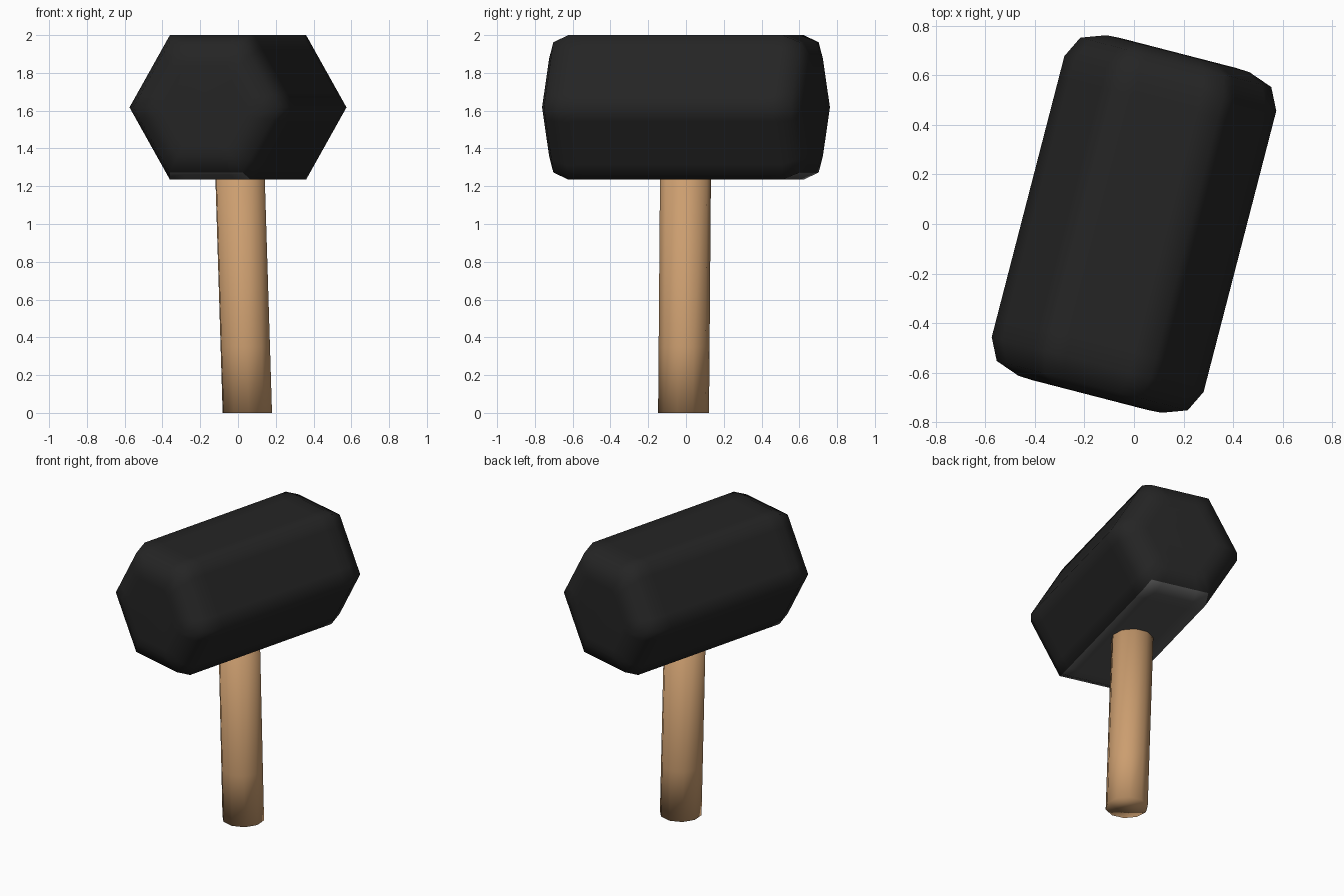
import bpy, bmesh
from math import cos, sin, radians, tau
from mathutils import Vector

if "Cube" in bpy.data.objects:
    bpy.data.objects.remove(bpy.data.objects["Cube"])

TURN = radians(14.5)
SIDE = Vector((cos(TURN), -sin(TURN), 0))   # across the head
AXIS = Vector((sin(TURN), cos(TURN), 0))    # along the head
UP = Vector((0, 0, 1))


def material(name, color):
    m = bpy.data.materials.new(name)
    m.diffuse_color = (*color, 1)
    m.use_nodes = True
    m.node_tree.nodes["Principled BSDF"].inputs["Base Color"].default_value = m.diffuse_color
    return m


def loft(name, rings, mats, mat_index=lambda ring, k: 0):
    """Skin a list of equal-length point rings and cap both ends."""
    bm = bmesh.new()
    loops = [[bm.verts.new(p) for p in ring] for ring in rings]
    n = len(loops[0])
    for r in range(len(loops) - 1):
        for k in range(n):
            j = (k + 1) % n
            f = bm.faces.new((loops[r][k], loops[r][j],
                              loops[r + 1][j], loops[r + 1][k]))
            f.material_index = mat_index(r, k)
    bm.faces.new(loops[0])
    bm.faces.new(loops[-1])
    bmesh.ops.recalc_face_normals(bm, faces=bm.faces)
    for f in bm.faces:
        f.smooth = True
    mesh = bpy.data.meshes.new(name)
    bm.to_mesh(mesh)
    bm.free()
    for m in mats:
        mesh.materials.append(m)
    ob = bpy.data.objects.new(name, mesh)
    bpy.context.collection.objects.link(ob)
    return ob


def hexagon(along, radius):
    """Hexagon ring with support points beside each corner."""
    corners = [SIDE * (radius * cos(tau * i / 6)) + UP * (radius * sin(tau * i / 6))
               for i in range(6)]
    centre = AXIS * along + UP * 1.6175
    return [centre + corners[i].lerp(corners[(i + 1) % 6], t)
            for i in range(6) for t in (0, 0.2, 0.8)]


black = material("black_rubber", (0.018, 0.018, 0.018))
grey = material("grey_underside", (0.10, 0.10, 0.10))
wood = material("wood", (0.60, 0.34, 0.16))

# Head: hexagonal prism with rounded ends and a grey underside
half = [(0.713, 0.24), (0.71, 0.298), (0.674, 0.398), (0.586, 0.4417), (0.50, 0.4417)]
profile = [(-a, r) for a, r in half] + [(a, r) for a, r in reversed(half)]
head = loft("hammer_head", [hexagon(a, r) for a, r in profile], [black, grey],
            lambda ring, k: int(k // 3 == 4 and 2 <= ring <= 6))

# Handle: ten-sided shaft leaning slightly across the head
handle_rings = []
for z in (0, 0.35, 1.5):
    c = SIDE * (0.051 * (1 - z / 1.6)) + UP * z
    handle_rings.append([c + SIDE * (0.135 * cos(tau * i / 10)) + AXIS * (0.135 * sin(tau * i / 10))
                         for i in range(10)])
loft("handle", handle_rings, [wood])
